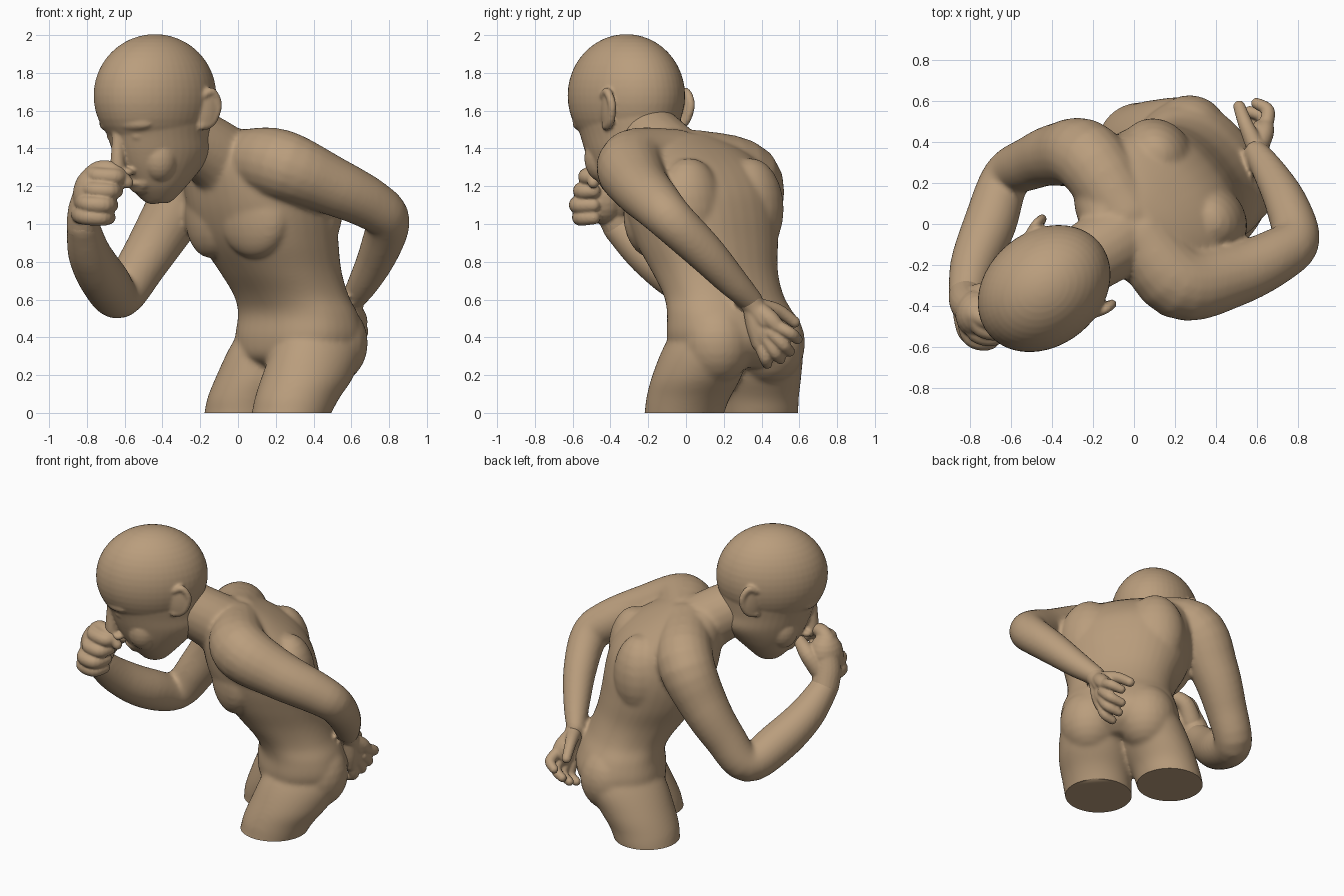
import bpy, bmesh, math
from mathutils import Vector

skin = bpy.data.materials.new("tan_clay")
skin.diffuse_color = (0.49, 0.34, 0.205, 1)


def P(u, f, z):
    """Body frame (person's left, forward, up) to world: the figure faces the front left."""
    return Vector((0.635 * u - 0.773 * f, -0.773 * u - 0.635 * f, z))


def W(x, y, z):
    return Vector((x, y, z))


def ball(bm, c, r, frame=P, n=24, tilt=0):
    """Ellipsoid in the given frame, tilted about the vertical axis."""
    vs = bmesh.ops.create_uvsphere(bm, u_segments=n, v_segments=n // 2, radius=1)["verts"]
    ca, sa = math.cos(tilt), math.sin(tilt)
    for v in vs:
        x, y, z = (v.co[i] * r[i] for i in range(3))
        v.co = frame(c[0] + x * ca - y * sa, c[1] + x * sa + y * ca, c[2] + z)


def skin_rings(bm, rings):
    rows = [[bm.verts.new(p) for p in ring] for ring in rings]
    n = len(rows[0])
    for a, b in zip(rows, rows[1:]):
        for i in range(n):
            bm.faces.new((a[i], a[(i + 1) % n], b[(i + 1) % n], b[i]))
    bm.faces.new(rows[0][::-1])
    bm.faces.new(rows[-1])


def smooth_path(keys, steps=5):
    """Catmull-Rom interpolation of number tuples."""
    k = [Vector(p) for p in keys]
    k = [k[0]] + k + [k[-1]]
    out = []
    for a, b, c, d in zip(k, k[1:], k[2:], k[3:]):
        for s in range(steps):
            t = s / steps
            out.append(0.5 * (2 * b + (c - a) * t + (2 * a - 5 * b + 4 * c - d) * t * t
                              + (3 * b - a - 3 * c + d) * t ** 3))
    return out + [k[-1]]


def stack(bm, keys, power=1.0, n=40):
    """Loft of level ellipses, each (z, u, f, half width, half depth); power under 1 squares them."""
    def wave(v):
        return math.copysign(abs(v) ** power, v)
    rings = []
    for z, u, f, a, b in smooth_path(keys):
        rings.append([P(u + a * wave(math.cos(t)), f + b * wave(math.sin(t)), z)
                      for t in (2 * math.pi * i / n for i in range(n))])
    skin_rings(bm, rings)


def tube(bm, keys, frame=W, n=20):
    """Round limb through (x, y, z, radius) points with ball ends."""
    pts = [(frame(*k[:3]), k[3]) for k in smooth_path(keys)]
    rings, side = [], Vector((0.31, 0.2, 0.93))
    for i, (p, r) in enumerate(pts):
        t = (pts[min(i + 1, len(pts) - 1)][0] - pts[max(i - 1, 0)][0]).normalized()
        side = (side - t * side.dot(t)).normalized()
        up = t.cross(side)
        rings.append([p + r * (math.cos(2 * math.pi * j / n) * side + math.sin(2 * math.pi * j / n) * up)
                      for j in range(n)])
    skin_rings(bm, rings)
    for p, r in (pts[0], pts[-1]):
        ball(bm, p, (r, r, r), W, 16)


def fuse(name, bm, voxel, relax):
    """Melt the overlapping parts into one smooth skin and trim it at the ground."""
    bmesh.ops.recalc_face_normals(bm, faces=bm.faces[:])
    raw = bpy.data.meshes.new(name)
    bm.to_mesh(raw)
    bm.free()
    ob = bpy.data.objects.new(name, raw)
    bpy.context.collection.objects.link(ob)
    m = ob.modifiers.new("melt", "REMESH")
    m.mode, m.voxel_size = "VOXEL", voxel
    m = ob.modifiers.new("relax", "SMOOTH")
    m.factor, m.iterations = 0.5, relax
    dg = bpy.context.evaluated_depsgraph_get()
    mesh = bpy.data.meshes.new_from_object(ob.evaluated_get(dg))
    ob.modifiers.clear()
    bm = bmesh.new()
    bm.from_mesh(mesh)
    cut = bmesh.ops.bisect_plane(bm, geom=bm.verts[:] + bm.edges[:] + bm.faces[:], dist=1e-5,
                                 plane_co=(0, 0, 0), plane_no=(0, 0, 1), clear_inner=True)
    edges = [e for e in cut["geom_cut"] if isinstance(e, bmesh.types.BMEdge)]
    if edges:
        bmesh.ops.holes_fill(bm, edges=edges, sides=0)
    bm.to_mesh(mesh)
    bm.free()
    ob.data = mesh
    mesh.materials.clear()
    mesh.materials.append(skin)
    bpy.ops.object.select_all(action="DESELECT")
    ob.select_set(True)
    bpy.context.view_layer.objects.active = ob
    bpy.ops.object.shade_smooth_by_angle(angle=math.radians(60))


# Torso, leaning forward
b = bmesh.new()
stack(b, [(.24, .0, -.39, .24, .18), (.30, .0, -.40, .33, .26), (.40, .01, -.41, .375, .285),
          (.52, .02, -.395, .36, .262), (.62, .025, -.345, .335, .258), (.75, .025, -.27, .345, .285),
          (.90, .02, -.20, .385, .325), (1.05, .02, -.155, .415, .345), (1.18, .02, -.12, .42, .34),
          (1.30, .01, -.07, .39, .30), (1.40, 0, -.01, .30, .22), (1.48, 0, .05, .15, .13)], .88)
for s in (-1, 1):
    ball(b, (.01 + s * .185, .05, 1.05), (.21, .115, .23), tilt=-s * .3)     # chest muscle
    ball(b, (.02 + s * .21, -.305, 1.08), (.19, .165, .27), tilt=s * .1)    # shoulder blade
    ball(b, (.01 + s * .18, -.485, .37), (.19, .195, .22))                  # buttock
# Thighs, cut off at the ground
stack(b, [(.52, .17, -.41, .13, .15), (.36, .185, -.40, .20, .255), (.2, .19, -.325, .225, .255),
          (.08, .19, -.25, .216, .23), (0, .187, -.214, .21, .212), (-.08, .187, -.18, .2, .205)])
stack(b, [(.52, -.16, -.41, .13, .15), (.36, -.18, -.40, .20, .25), (.2, -.22, -.335, .22, .24),
          (.08, -.26, -.285, .212, .22), (0, -.279, -.268, .208, .208), (-.08, -.29, -.245, .2, .2)])
# Neck
tube(b, [(0, .0, 1.26, .21), (0, .16, 1.37, .185), (-.02, .32, 1.46, .172), (-.03, .43, 1.53, .155)], P)
# Left arm, folded behind the back
tube(b, [(.04, -.06, 1.345, .16), (.22, -.28, 1.315, .188), (.48, -.25, 1.21, .158), (.70, -.155, 1.105, .135),
         (.79, -.07, 1.015, .12), (.745, .10, .85, .105), (.665, .25, .69, .083), (.60, .35, .59, .062)])
# Right arm, raised towards the face
tube(b, [(-.04, .05, 1.34, .16), (-.22, .32, 1.25, .18), (-.37, .34, 1.01, .155), (-.50, .30, .80, .132),
         (-.625, .225, .62, .12), (-.705, .0, .70, .13), (-.785, -.2, .84, .115), (-.82, -.36, .99, .088)])
fuse("body", b, .013, 12)

# Head: skull, face and jaw
b = bmesh.new()
H = -.035
ball(b, (H, .54, 1.68), (.28, .352, .325), n=48)
stack(b, [(1.72, H, .54, .27, .34), (1.58, H, .53, .255, .325), (1.47, H, .51, .235, .30),
          (1.38, H, .49, .22, .288), (1.29, H, .505, .19, .23), (1.20, H, .52, .145, .155),
          (1.13, H, .52, .085, .085), (1.11, H, .52, .05, .05)])
ball(b, (H, .555, 1.15), (.07, .055, .045))                                 # chin
tube(b, [(H, .79, 1.49, .032), (H, .795, 1.40, .034), (H, .795, 1.31, .039), (H, .78, 1.275, .038)], P)  # nose
ball(b, (H, .675, 1.215), (.065, .035, .018))                               # upper lip
ball(b, (H, .640, 1.178), (.055, .037, .018))                               # lower lip
ball(b, (H, .655, 1.23), (.09, .045, .06))                                  # mouth mound
for s in (-1, 1):
    ball(b, (H + s * .10, .77, 1.53), (.11, .05, .04), tilt=-s * .5)         # brow
    ball(b, (H + s * .095, .735, 1.465), (.045, .045, .028))                # eye
    ball(b, (H + s * .11, .60, 1.35), (.10, .10, .13), tilt=-s * .6)         # cheek
    ball(b, (H + s * .038, .755, 1.275), (.028, .035, .022))                # nostril
    ball(b, (H + s * .25, .395, 1.61), (.026, .07, .115), tilt=s * .3)       # ear
    tube(b, [(H + s * .24, .42, 1.52, .024), (H + s * .257, .36, 1.54, .022), (H + s * .27, .33, 1.63, .022),
             (H + s * .27, .37, 1.70, .022), (H + s * .255, .42, 1.68, .022)], P)  # ear rim
fuse("head", b, .009, 6)

# Left hand, resting open behind the hip
b = bmesh.new()
tube(b, [(.61, .33, .61, .062), (.605, .37, .55, .058), (.615, .42, .49, .058)])
tube(b, [(.60, .36, .56, .05), (.635, .44, .50, .048), (.645, .48, .46, .04)])
tube(b, [(.60, .35, .56, .05), (.60, .37, .45, .05), (.595, .385, .37, .04)])
ball(b, (.612, .425, .45), (.045, .085, .10), W)
for base, knuckle, tip in (((.645, .48, .46), (.655, .555, .42), (.60, .59, .39)),
                           ((.635, .455, .42), (.635, .52, .355), (.565, .55, .325)),
                           ((.615, .425, .39), (.615, .475, .315), (.545, .50, .285)),
                           ((.595, .39, .37), (.595, .42, .29), (.54, .43, .26))):
    tube(b, [base + (.036,), knuckle + (.033,), tip + (.028,)])
tube(b, [(.585, .40, .56, .045), (.545, .49, .54, .036), (.515, .575, .48, .03)])  # thumb
fuse("left_hand", b, .008, 3)

# Right fist, held in front of the mouth
b = bmesh.new()
tube(b, [(-.82, -.35, .98, .088), (-.81, -.39, 1.07, .09), (-.78, -.42, 1.16, .09)])
ball(b, (-.765, -.44, 1.15), (.11, .12, .15), W)
for x, y, z in ((.055, .04, 1.255), (.03, .015, 1.18), (.005, -.005, 1.105), (-.01, .01, 1.04)):
    tube(b, [(x - .83, -.45, z + .01, .045), (x - .80, y - .55, z, .045), (x - .71, y - .565, z - .005, .045),
             (x - .675, -.49, z - .005, .038)])
tube(b, [(-.80, -.43, 1.22, .055), (-.74, -.46, 1.285, .048), (-.66, -.49, 1.285, .042), (-.585, -.49, 1.22, .032)])
tube(b, [(-.77, -.36, 1.09, .065), (-.70, -.34, 1.18, .055), (-.61, -.38, 1.23, .04)])  # thumb
fuse("right_fist", b, .008, 3)
